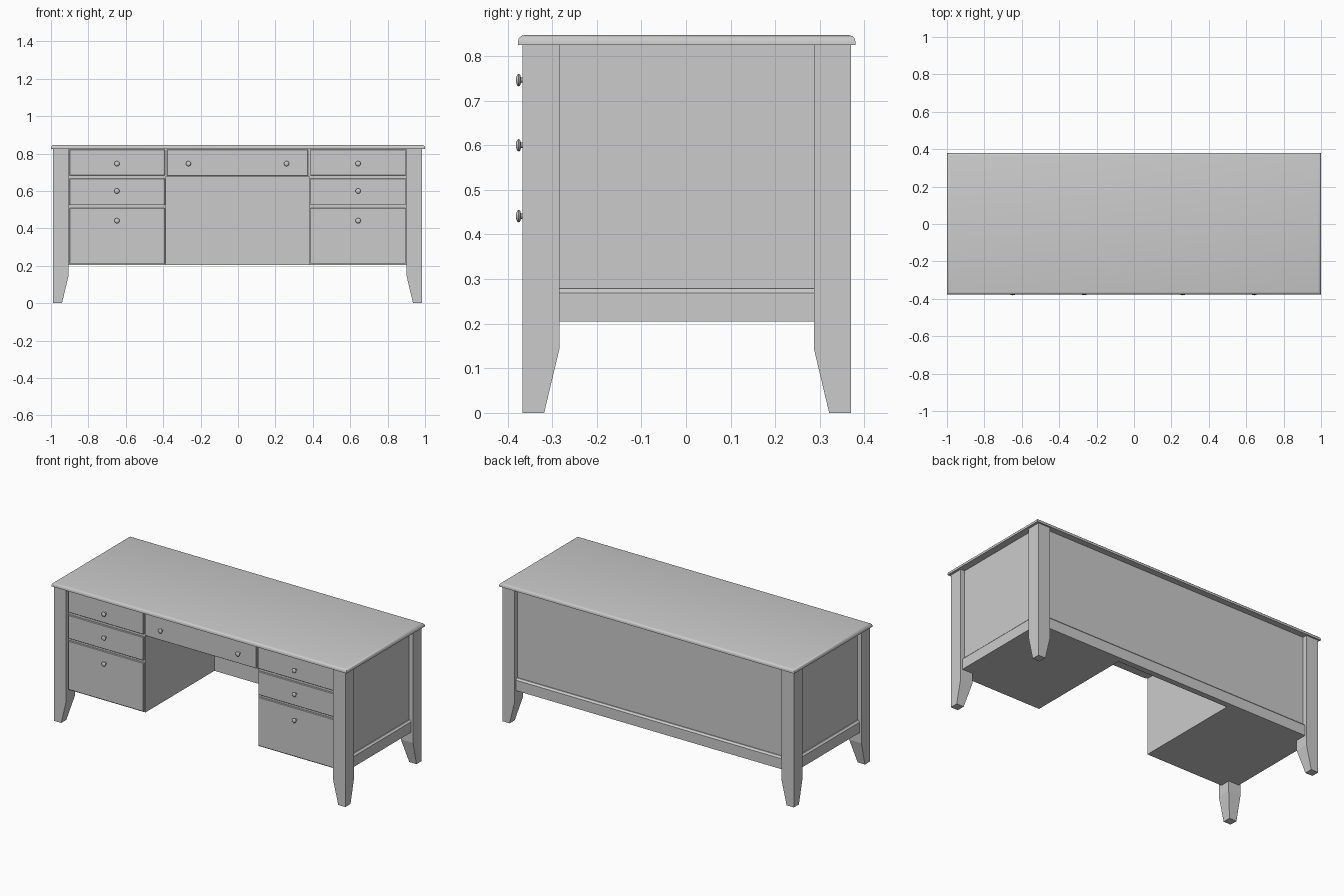
import bpy, bmesh, math
from mathutils import Matrix, Vector

old = bpy.data.objects.get("Cube")
if old:
    bpy.data.objects.remove(old, do_unlink=True)

grey = bpy.data.materials.new("grey_paint")
grey.use_nodes = True
COLOR = (0.6, 0.6, 0.6, 1)
grey.diffuse_color = COLOR
grey.node_tree.nodes["Principled BSDF"].inputs["Base Color"].default_value = COLOR

CX, CY = -0.0025, 0.0015      # centre of the body below the top
HX, HY = 0.9875, 0.3685       # half size over the legs
LEG = 0.083                   # leg width
BOTTOM, TOP = 0.205, 0.826    # body height range


def finish(bm, name, smooth=False):
    bmesh.ops.recalc_face_normals(bm, faces=bm.faces)
    mesh = bpy.data.meshes.new(name)
    bm.to_mesh(mesh)
    bm.free()
    mesh.materials.append(grey)
    obj = bpy.data.objects.new(name, mesh)
    bpy.context.collection.objects.link(obj)
    if smooth:
        bpy.ops.object.select_all(action="DESELECT")
        obj.select_set(True)
        bpy.context.view_layer.objects.active = obj
        bpy.ops.object.shade_smooth_by_angle(angle=math.radians(40))
    return obj


def box(name, x, y, z, bevel=0, edge_rule=None, segments=1):
    """Box from (min, max) ranges, with a bevel on the edges the rule picks."""
    bm = bmesh.new()
    size = Vector((x[1] - x[0], y[1] - y[0], z[1] - z[0]))
    mid = Vector((x[0] + x[1], y[0] + y[1], z[0] + z[1])) / 2
    bmesh.ops.create_cube(bm, size=1, matrix=Matrix.Translation(mid) @ Matrix.Diagonal(size).to_4x4())
    if bevel:
        edges = [e for e in bm.edges if not edge_rule or edge_rule(e)]
        bmesh.ops.bevel(bm, geom=edges, offset=bevel, segments=segments, profile=0.5, affect="EDGES")
    return finish(bm, name, segments > 1)


def span(a, b, centre, sign):
    return sorted((centre + sign * a, centre + sign * b))


# Desk top with rounded upper edges
box("desk_top", (-1, 1), (-0.377, 0.38), (0.825, 0.847), 0.015,
    lambda e: all(v.co.z > 0.84 for v in e.verts), 3)


# Legs: square posts whose inner sides taper to the foot
def leg(name, sx, sy):
    bm = bmesh.new()
    rings = []
    for z, w in ((0, 0.049), (0.143, LEG), (TOP, LEG)):
        rings.append([bm.verts.new((CX + sx * (HX - w * i), CY + sy * (HY - w * j), z))
                      for i, j in ((0, 0), (1, 0), (1, 1), (0, 1))])
    for low, high in zip(rings, rings[1:]):
        for k in range(4):
            n = (k + 1) % 4
            bm.faces.new((low[k], low[n], high[n], high[k]))
    bm.faces.new(rings[0])
    bm.faces.new(rings[-1])
    finish(bm, name)


for sx, side in ((1, "left"), (-1, "right")):
    for sy, end in ((1, "back"), (-1, "front")):
        leg(f"{end}_{side}_leg", sx, sy)

# Pedestals, side rails, back panel, back rail and centre drawer case
FACE = CY - HY + 0.011        # plane of the drawer fronts
CASE = FACE + 0.010           # plane of the case behind them
BACK = CY + HY - 0.028
RAIL_Z = (BOTTOM, 0.279)
INNER = 0.3825                # inner side of each pedestal


def upper_edge(e):
    return all(v.co.z > 0.27 for v in e.verts)


for s, side in ((1, "left"), (-1, "right")):
    box(f"{side}_pedestal", span(INNER, HX - 0.028, CX, s), (CASE, BACK - 0.005), (BOTTOM, TOP))
    box(f"{side}_side_rail", span(HX - 0.04, HX - 0.012, CX, s),
        (CY - HY + LEG - 0.01, CY + HY - LEG + 0.01), RAIL_Z, 0.01, upper_edge)
box("back_panel", (CX - HX + 0.04, CX + HX - 0.04), (BACK - 0.02, BACK), (BOTTOM, TOP))
box("back_rail", (CX - HX + LEG - 0.01, CX + HX - LEG + 0.01),
    (BACK - 0.012, CY + HY - 0.012), RAIL_Z, 0.01, upper_edge)
box("centre_drawer_case", (CX - INNER, CX + INNER), (CASE, BACK - 0.01), (0.678, TOP))


# Round knobs turned from a profile
def knob(name, x, z):
    bm = bmesh.new()
    profile = [(0.008, 0.003), (0.005, -0.005), (0.006, -0.014), (0.0125, -0.016),
               (0.014, -0.019), (0.012, -0.0225), (0.007, -0.0245), (0, -0.025)]
    verts = [bm.verts.new((r, d, 0)) for r, d in profile]
    edges = [bm.edges.new(pair) for pair in zip(verts, verts[1:])]
    bmesh.ops.spin(bm, geom=verts + edges, cent=(0, 0, 0), axis=(0, 1, 0),
                   angle=math.tau, steps=16)
    bmesh.ops.remove_doubles(bm, verts=bm.verts, dist=0.0001)
    finish(bm, name, True).location = (CX + x, FACE, z)


# Drawer fronts with knobs
rows = (("upper", 0.684, 0.822, 0.746), ("middle", 0.524, 0.667, 0.600), ("lower", 0.211, 0.509, 0.441))
for s, side in ((1, "left"), (-1, "right")):
    for row, low, high, knob_z in rows:
        box(f"{side}_{row}_drawer", span(0.389, 0.899, CX, s), (FACE, CASE + 0.005), (low, high), 0.002)
        knob(f"{side}_{row}_knob", s * 0.645, knob_z)
    knob(f"centre_{side}_knob", s * 0.2625, 0.746)
box("centre_drawer", (CX - 0.377, CX + 0.377), (FACE, CASE + 0.005), (0.68, 0.822), 0.002)
